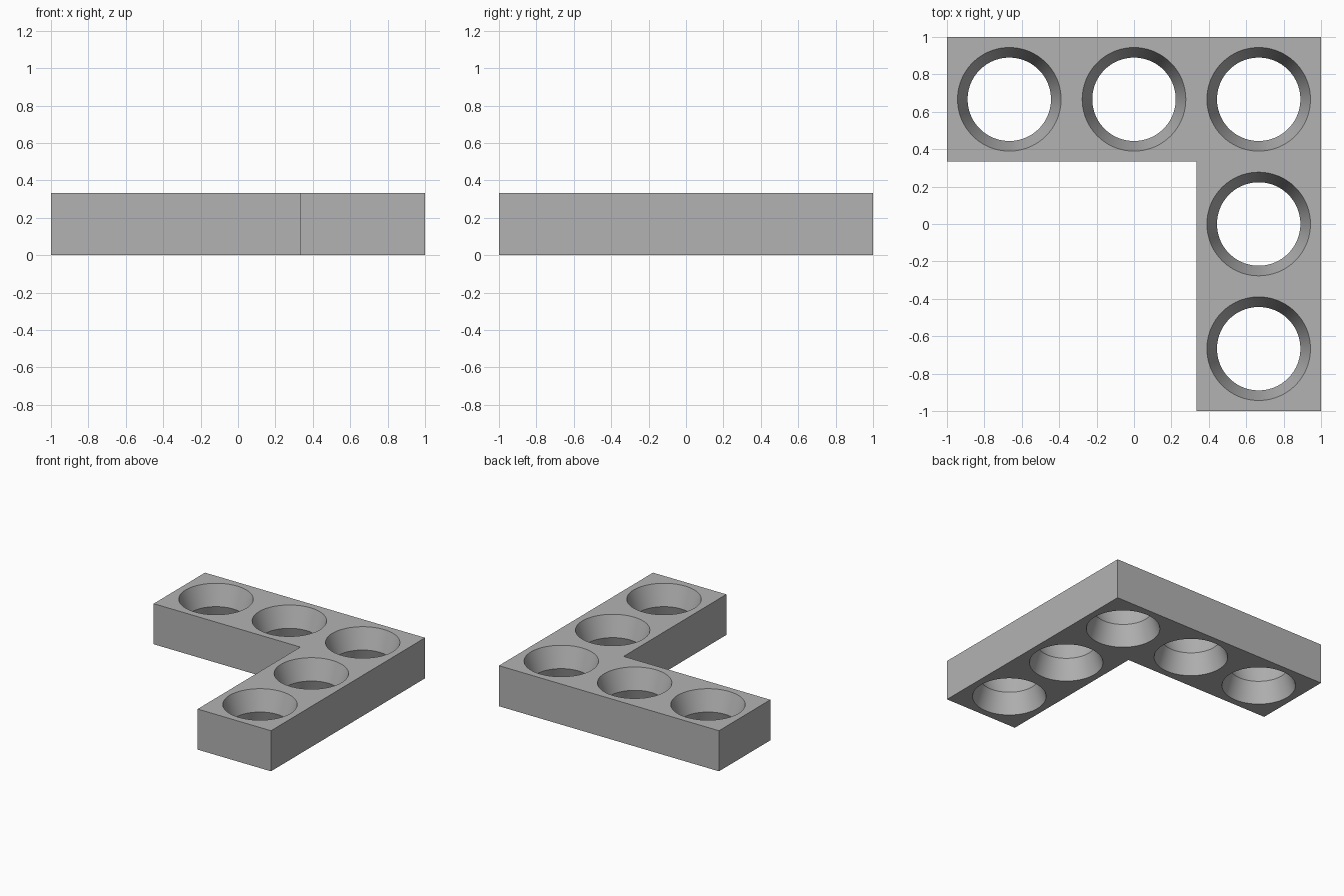
import bpy, bmesh
from math import cos, sin, pi

old = bpy.data.objects.get("Cube")
if old:
    bpy.data.objects.remove(old)

THIRD = 1 / 3
HEIGHT = THIRD
RIM, WAIST = 0.277, 0.223
SIDES = 96

# Single grey material
grey = bpy.data.materials.new("grey")
grey.use_nodes = True
colour = (0.45, 0.45, 0.45, 1)
grey.diffuse_color = colour
grey.node_tree.nodes["Principled BSDF"].inputs["Base Color"].default_value = colour


def make_object(name, bm):
    bmesh.ops.recalc_face_normals(bm, faces=bm.faces)
    mesh = bpy.data.meshes.new(name)
    bm.to_mesh(mesh)
    bm.free()
    mesh.materials.append(grey)
    obj = bpy.data.objects.new(name, mesh)
    bpy.context.collection.objects.link(obj)
    return obj


# L-shaped slab, extruded from its outline
bm = bmesh.new()
outline = [(-1, 1), (-1, THIRD), (THIRD, THIRD), (THIRD, -1), (1, -1), (1, 1)]
base = bm.faces.new([bm.verts.new((x, y, 0)) for x, y in outline])
top = bmesh.ops.extrude_face_region(bm, geom=[base], use_keep_orig=True)["geom"]
bmesh.ops.translate(bm, vec=(0, 0, HEIGHT), verts=[v for v in top if isinstance(v, bmesh.types.BMVert)])
tray = make_object("corner_tray", bm)

# Hourglass cutters, widening past both faces of the slab
bm = bmesh.new()
over = 0.02
flare = RIM + (RIM - WAIST) * over / (HEIGHT / 2)
profile = [(flare, -over), (WAIST, HEIGHT / 2), (flare, HEIGHT + over)]
pitch = 2 * THIRD
for cx, cy in [(-pitch, pitch), (0, pitch), (pitch, pitch), (pitch, 0), (pitch, -pitch)]:
    rings = [[bm.verts.new((cx + r * cos(2 * pi * i / SIDES), cy + r * sin(2 * pi * i / SIDES), z))
              for i in range(SIDES)] for r, z in profile]
    for low, high in zip(rings, rings[1:]):
        for i in range(SIDES):
            j = (i + 1) % SIDES
            bm.faces.new((low[i], low[j], high[j], high[i]))
    bm.faces.new(rings[0][::-1])
    bm.faces.new(rings[-1])
cutter = make_object("hole_cutter", bm)
cutter.hide_render = True

# Cut the holes and keep only the finished tray
cut = tray.modifiers.new("holes", "BOOLEAN")
cut.operation = "DIFFERENCE"
cut.solver = "EXACT"
cut.object = cutter
bpy.ops.object.select_all(action="DESELECT")
tray.select_set(True)
bpy.context.view_layer.objects.active = tray
bpy.ops.object.modifier_apply(modifier=cut.name)
bpy.data.objects.remove(cutter)
bpy.ops.object.shade_smooth_by_angle(angle=pi / 9)
